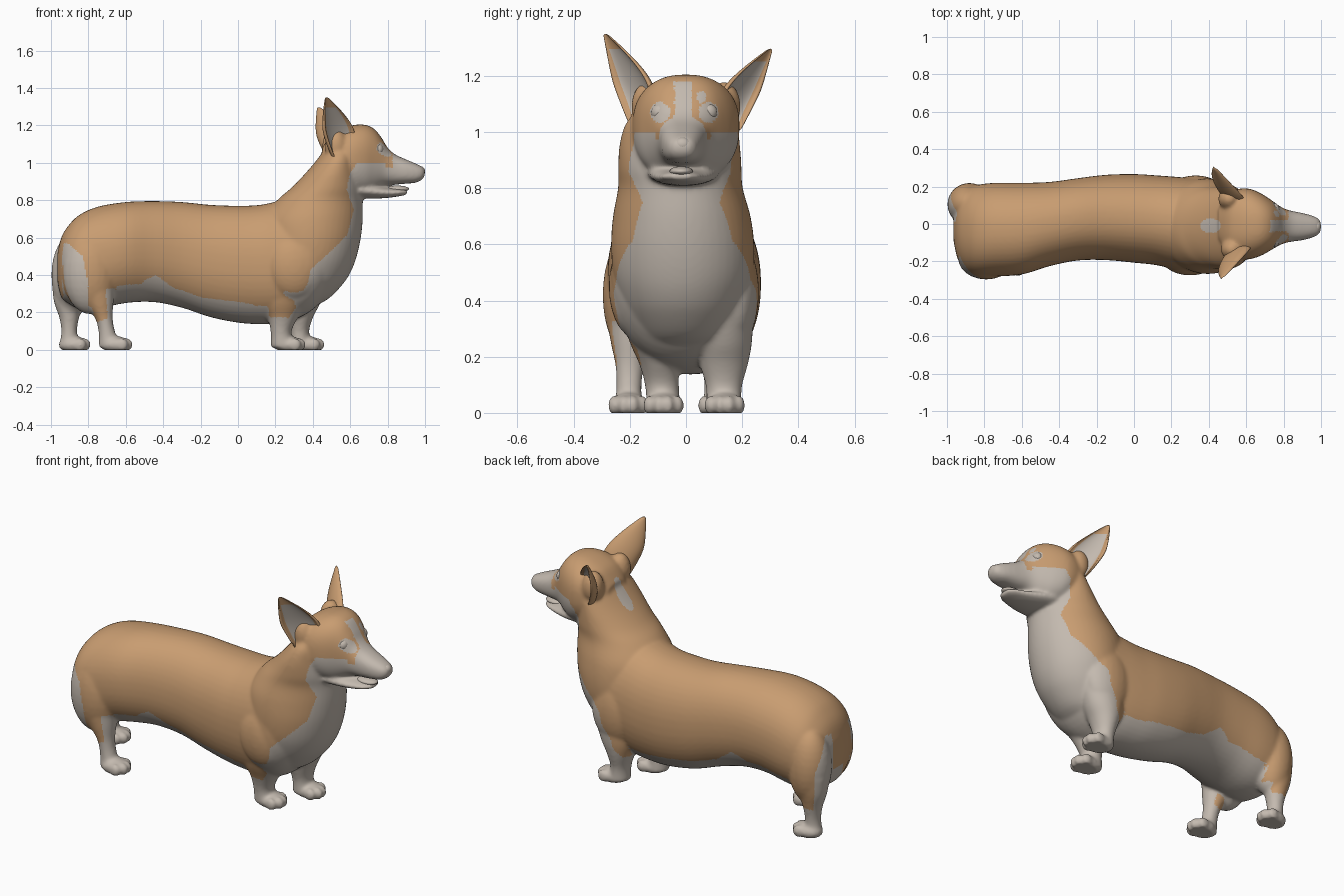
import bpy, bmesh, math
from mathutils import Vector, Matrix


def material(name, rgb):
    m = bpy.data.materials.new(name)
    m.diffuse_color = (*rgb, 1)
    return m


TAN = material("tan_fur", (0.58, 0.335, 0.165))
WHITE = material("pale_fur", (0.55, 0.49, 0.43))


def refine(rows, steps=4):
    """Catmull-Rom interpolation of a short table of cross-sections."""
    out = []
    for i in range(len(rows) - 1):
        a, b, c, d = (rows[max(0, min(len(rows) - 1, i + k))] for k in (-1, 0, 1, 2))
        for s in range(steps):
            t = s / steps
            out.append([0.5 * (2 * q + (r - p) * t + (2 * p - 5 * q + 4 * r - u) * t * t
                               + (3 * q - p - 3 * r + u) * t ** 3)
                        for p, q, r, u in zip(a, b, c, d)])
    return out + [list(rows[-1])]


def loft(bm, rings):
    vs = [[bm.verts.new(p) for p in ring] for ring in rings]
    n = len(vs[0])
    for a, b in zip(vs, vs[1:]):
        for i in range(n):
            bm.faces.new((a[i], a[(i + 1) % n], b[(i + 1) % n], b[i]))
    bm.faces.new(vs[0][::-1])
    bm.faces.new(vs[-1])


def oval(n=48, power=2.0):
    for i in range(n):
        a = 2 * math.pi * i / n
        c, s = math.cos(a), math.sin(a)
        yield (math.copysign(abs(c) ** (2 / power), c), math.copysign(abs(s) ** (2 / power), s))


def loft_x(bm, rows, power=2.0):
    """rows: x, centre y, bottom z, top z, half width"""
    loft(bm, [[(x, y + h * c, (b + t) / 2 + (t - b) / 2 * s) for c, s in oval(power=power)]
              for x, y, b, t, h in refine(rows)])


def loft_z(bm, rows):
    """rows: z, back x, front x, centre y, half width"""
    loft(bm, [[((b + f) / 2 + (f - b) / 2 * c, y + h * s, z) for c, s in oval()]
              for z, b, f, y, h in refine(rows)])


def ball(bm, pos, size):
    bmesh.ops.create_uvsphere(bm, u_segments=24, v_segments=16, radius=1,
                              matrix=Matrix.Translation(pos) @ Matrix.Diagonal((*size, 1)))


def finish(bm, name, mats):
    bmesh.ops.recalc_face_normals(bm, faces=bm.faces)
    me = bpy.data.meshes.new(name)
    bm.to_mesh(me)
    bm.free()
    for m in mats:
        me.materials.append(m)
    me.polygons.foreach_set("use_smooth", [True] * len(me.polygons))
    ob = bpy.data.objects.new(name, me)
    bpy.context.collection.objects.link(ob)
    return ob


bm = bmesh.new()
# torso
loft_x(bm, [(-0.965, -.02, .36, .52, .07), (-0.945, -.03, .28, .60, .15), (-0.91, -.035, .25, .66, .205),
            (-0.85, -.035, .22, .72, .24), (-0.75, -.03, .22, .765, .25), (-0.6, -.025, .25, .79, .245),
            (-0.45, 0, .255, .795, .225), (-0.3, .025, .225, .79, .22), (-0.15, .035, .175, .775, .228),
            (0, .03, .145, .77, .237), (.12, .02, .137, .775, .24), (.25, 0, .145, .80, .25),
            (.38, -.015, .2, .80, .25), (.48, -.015, .3, .74, .2), (.54, -.015, .42, .65, .1)], 2.2)
# chest and neck
loft_z(bm, [(.22, .25, .38, -.01, .1), (.27, .2, .48, -.01, .15), (.35, .15, .56, -.01, .2),
            (.42, .13, .605, -.01, .23), (.5, .13, .635, -.01, .25),
            (.6, .13, .657, -.012, .255), (.7, .14, .667, -.015, .245), (.8, .21, .667, -.02, .222),
            (.87, .29, .667, -.022, .22), (.96, .375, .65, -.022, .214), (1.04, .44, .64, -.015, .194),
            (1.1, .48, .62, 0, .14)])
# head and muzzle
loft_x(bm, [(.45, 0, 1.0, 1.08, .08), (.5, 0, .9, 1.15, .165), (.56, 0, .86, 1.185, .188),
            (.62, 0, .83, 1.202, .188), (.68, -.003, .825, 1.203, .166), (.73, -.005, .845, 1.18, .136),
            (.77, -.008, .87, 1.13, .11), (.80, -.01, .88, 1.08, .094), (.84, -.012, .883, 1.045, .083),
            (.9, -.014, .888, 1.017, .073), (.95, -.014, .893, .996, .06), (.985, -.014, .91, .978, .044),
            (1.0, -.014, .935, .962, .022)], 2.45)
# lower jaw
loft_x(bm, [(.64, -.01, .81, .9, .13), (.72, -.012, .808, .885, .115), (.8, -.016, .812, .867, .09),
            (.87, -.018, .822, .86, .066), (.905, -.018, .83, .855, .035)])
# thighs, shoulders, ear roots
ball(bm, (-.79, -.185, .42), (.15, .112, .23))
ball(bm, (-.88, .105, .4), (.118, .115, .22))
ball(bm, (.3, -.185, .45), (.15, .09, .18))
ball(bm, (.33, .17, .43), (.15, .09, .2))
ball(bm, (.525, -.135, 1.09), (.06, .06, .09))
ball(bm, (.51, .135, 1.09), (.06, .06, .09))
# legs, each with a paw and four toes
legs = {
    "hind_near": ([(.36, -.9, -.66, -.19, .095), (.26, -.83, -.665, -.195, .075), (.17, -.765, -.67, -.2, .052),
                   (.09, -.745, -.655, -.203, .045), (.01, -.745, -.62, -.205, .05)], (-.655, -.205)),
    "hind_far": ([(.36, -.995, -.78, .12, .09), (.26, -.985, -.82, .115, .075), (.17, -.955, -.85, .112, .055),
                  (.09, -.945, -.86, .11, .045), (.01, -.96, -.84, .11, .05)], (-.88, .115)),
    "front_near": ([(.36, .14, .42, -.13, .105), (.25, .13, .37, -.11, .09), (.17, .16, .32, -.095, .07),
                    (.09, .175, .285, -.085, .06), (.01, .175, .31, -.08, .062)], (.27, -.08)),
    "front_far": ([(.36, .2, .48, .13, .11), (.25, .22, .44, .135, .1), (.17, .25, .4, .135, .085),
                   (.09, .275, .38, .135, .064), (.01, .275, .4, .135, .064)], (.37, .138)),
}
for rows, (px, py) in legs.values():
    loft_z(bm, rows)
    ball(bm, (px, py, .028), (.08, .066, .045))
    for k, dx in zip((-1.5, -.5, .5, 1.5), (.035, .06, .06, .035)):
        ball(bm, (px + dx, py + k * .034, .027), (.034, .022, .035))
raw = finish(bm, "raw_body", [])

# fuse everything into one smooth skin
mod = raw.modifiers.new("fuse", "REMESH")
mod.mode = "VOXEL"
mod.voxel_size = 0.0085
mod = raw.modifiers.new("soften", "SMOOTH")
mod.factor, mod.iterations = 0.5, 14
skin = bpy.data.meshes.new_from_object(raw.evaluated_get(bpy.context.evaluated_depsgraph_get()))
bpy.data.objects.remove(raw)
bm = bmesh.new()
bm.from_mesh(skin)
for v in bm.verts:
    v.co.z = max(v.co.z, 0)


def lerp(table, v):
    for (a, p), (b, q) in zip(table, table[1:]):
        if v <= b:
            return p + (q - p) * max(0, (v - a) / (b - a))
    return table[-1][1]


# coat pattern: height of the belly line along x, front edge of the bib along z, rump patch along z
BELLY = [(-1, .3), (-.85, .22), (-.77, .14), (-.7, .17), (-.64, .24), (-.5, .37), (-.44, .4), (-.33, .32),
         (-.2, .28), (.08, .245), (.13, .18), (.27, .17), (.35, .28), (.5, .3)]
BIB = [(.27, .32), (.35, .37), (.43, .39), (.545, .515), (.615, .585), (.75, .62), (.855, .58),
       (.95, .6), (1.0, .64)]
RUMP = [(.2, -.8), (.35, -.8), (.5, -.83), (.57, -.91)]
EYES = ((-.092, 1.07), (.08, 1.07))


def pale(p, n):
    x, y, z = p
    line = .17 if x < -.75 and y > .14 else lerp(BELLY, x)
    if z < line or (z < .36 and (n.z < -.55 or abs(y) < .09)):
        return True
    if z < .33 and -.8 < x < -.6 and n.x > .5:           # front of the thigh
        return True
    if z < 1.0 and x > lerp(BIB, z):                     # bib, cheeks
        return not (.79 < x < .825 and z > .97)
    if x > .825 or (x > .68 and z < 1.18 and abs(y + .012) < .03 + max(0, 1.06 - z) * .5):
        return True                                      # muzzle and blaze
    if x > .68 and (math.hypot((y - .055) * 1.3, z - 1.125) < .022
                    or any(math.hypot(y - a, z - b) < .036 for a, b in EYES)):
        return True                                      # brow spot and eye rims
    if z < .57 and x < -.78:                             # tapering strip on each side of the rump
        if y < -.1:
            return x < lerp(RUMP, z) and n.y < -.35
        return -1.05 + max(0, z - .45) * .9 < x + y < -.78 - max(0, z - .4) * .6 and y > .01
    return z > .85 and ((x - .41) / .055) ** 2 + ((y + .01) / .04) ** 2 < 1


for f in bm.faces:
    f.material_index = int(pale(f.calc_center_median(), f.normal))
finish(bm, "body", [TAN, WHITE])

# ears: hollow crescent lofts with a pale inside
N = 12
for name, s, base, tip in (("right_ear", -1, (.56, -.165, 1.0), (.474, -.288, 1.35)),
                           ("left_ear", 1, (.535, .165, 1.0), (.432, .302, 1.297))):
    base, tip = Vector(base), Vector(tip)
    out, wide = Vector((.62, .78 * s, 0)), Vector((.78, -.62 * s, 0))
    rings = []
    for t, w, d in refine([(0, .045, .05), (.25, .09, .06), (.5, .108, .052), (.75, .072, .032), (1, .01, .008)], 3):
        c = base.lerp(tip, t) + Vector((.024, -.03 * s, 0)) * math.sin(math.pi * t)
        arc = [math.pi * i / (N - 1) for i in range(N)]
        rings.append([c + wide * w * math.cos(a) - out * d * math.sin(a) for a in arc]
                     + [c + wide * w * .85 * math.cos(a) + out * (.004 - d * .6 * math.sin(a)) for a in arc[::-1]])
    bm = bmesh.new()
    loft(bm, rings)
    for i, f in enumerate(list(bm.faces)[:-2]):
        ring, col = divmod(i, 2 * N)
        f.material_index = int(N + 1 < col < 2 * N - 3 and ring < 10)
    ear = finish(bm, name, [TAN, WHITE])
    ear.modifiers.new("round", "SUBSURF").levels = 2

# eyes, nose and tongue
for name, pos, size in (("right_eye", (.75, -.092, 1.07), (.028, .032, .031)),
                        ("left_eye", (.75, .079, 1.07), (.028, .032, .031)),
                        ("nose", (.976, -.013, .955), (.024, .032, .026)),
                        ("tongue", (.85, -.017, .86), (.065, .042, .018))):
    bm = bmesh.new()
    ball(bm, pos, size)
    finish(bm, name, [WHITE])
